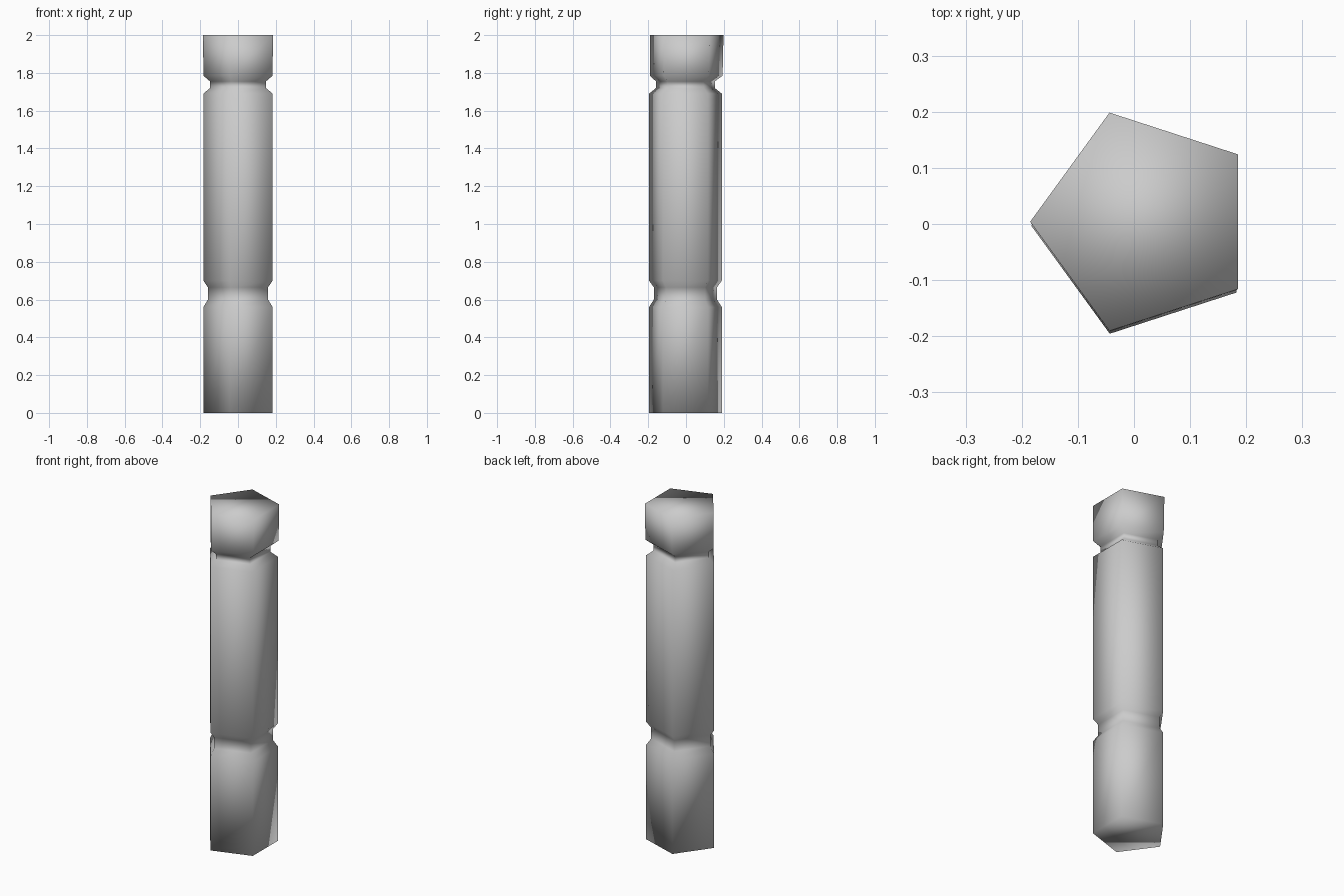
import bpy, bmesh
from math import cos, sin, pi

if "Cube" in bpy.data.objects:
    bpy.data.objects.remove(bpy.data.objects["Cube"])

SIDES = 5
RADIUS = 0.2045
CENTRE_X = 0.0195  # centres the pentagon's bounding box

# Profile up the post: (height, scale, sideways drift in y)
profile = [
    (0.00, 0.99, -0.003), (0.56, 0.99, -0.003),   # base block
    (0.60, 0.86, -0.003), (0.665, 0.86, -0.003),  # lower groove
    (0.70, 0.99, -0.003), (1.69, 0.99, -0.003),   # shaft
    (1.72, 0.80, -0.003), (1.755, 0.80, -0.003),  # upper groove
    (1.785, 0.99, 0.001), (2.00, 1.00, 0.004),    # head block
]

bm = bmesh.new()
rings = []
for z, s, dy in profile:
    rings.append([bm.verts.new((CENTRE_X * s + RADIUS * s * cos(pi + 2 * pi * i / SIDES),
                                dy + RADIUS * s * sin(pi + 2 * pi * i / SIDES), z))
                  for i in range(SIDES)])

# Side walls and end caps
for low, high in zip(rings, rings[1:]):
    for i in range(SIDES):
        j = (i + 1) % SIDES
        bm.faces.new((low[i], low[j], high[j], high[i]))
bm.faces.new(rings[0][::-1])
bm.faces.new(rings[-1])
bmesh.ops.recalc_face_normals(bm, faces=bm.faces)
for f in bm.faces:
    f.smooth = True

mesh = bpy.data.meshes.new("grooved_post")
bm.to_mesh(mesh)
bm.free()
post = bpy.data.objects.new("grooved_post", mesh)
bpy.context.collection.objects.link(post)
